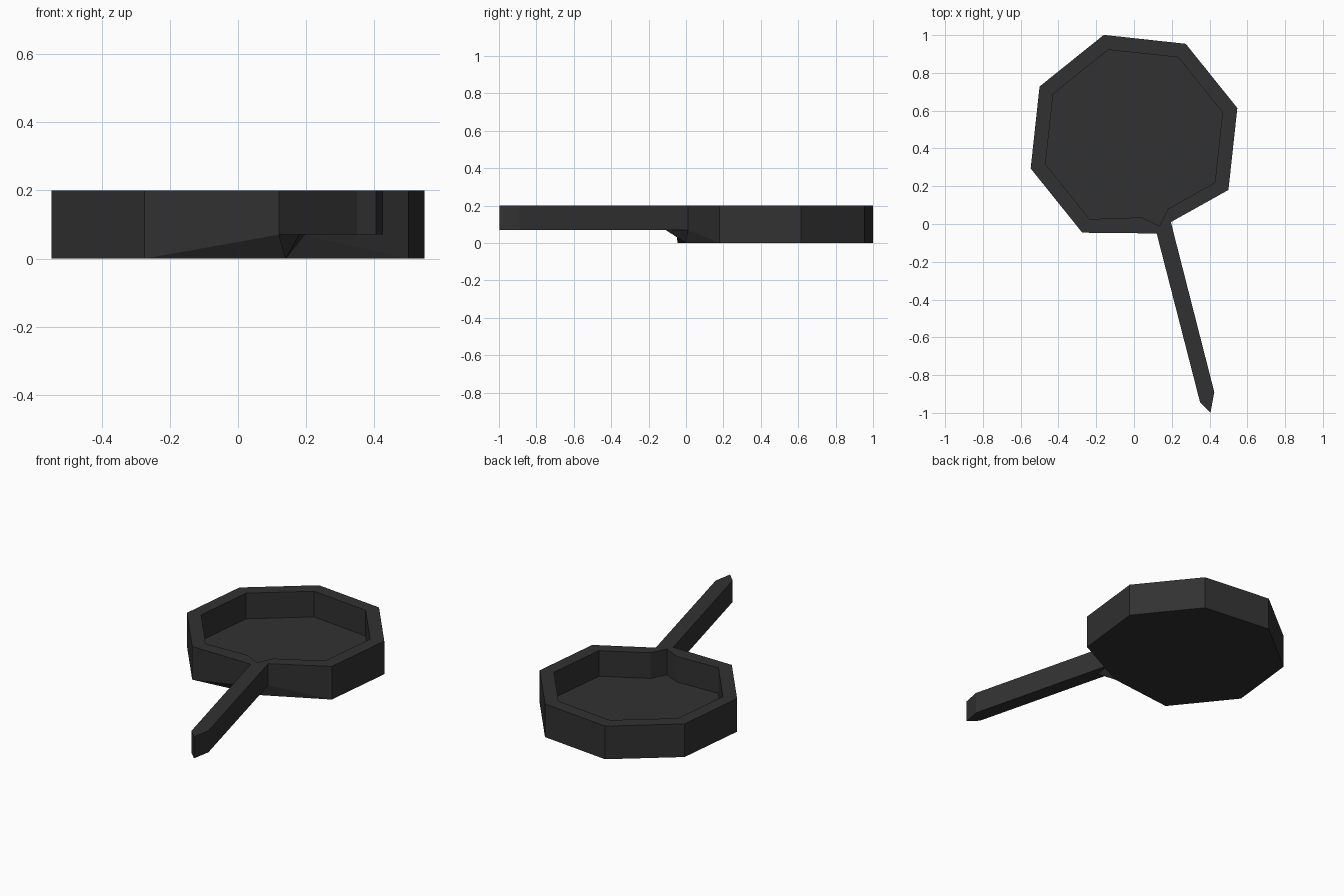
import bpy, bmesh, math

if "Cube" in bpy.data.objects:
    bpy.data.objects.remove(bpy.data.objects["Cube"])

CX, CY, H, FLOOR, GRIP = 0.0, 0.454, 0.2, 0.045, 0.07


def octagon(radius):
    """Seven corners of a turned octagon; the eighth is where the handle joins."""
    return [(CX + radius * math.cos(math.radians(-28.7 + 45 * k)),
             CY + radius * math.sin(math.radians(-28.7 + 45 * k))) for k in range(7)]


iron = bpy.data.materials.new("dark iron")
iron.diffuse_color = (0.031, 0.031, 0.031, 1)
iron.use_nodes = True
iron.node_tree.nodes["Principled BSDF"].inputs["Base Color"].default_value = iron.diffuse_color

bm = bmesh.new()


def ring(points, z):
    return [bm.verts.new((x, y, z)) for x, y in points]


def walls(low, high):
    n = len(low)
    for i in range(n):
        j = (i + 1) % n
        bm.faces.new((low[i], low[j], high[j], high[i]))


# outer outline: pan rim running on into the handle
body = octagon(0.57)
handle = [(0.12, -0.05), (0.35, -0.945), (0.405, -0.998), (0.425, -0.89), (0.195, 0.01)]
top = ring(body + handle, H)
base = ring(body, 0)
grip = ring(handle, GRIP)
walls(base + grip, top)

# base, handle underside and the sloped neck between them
heel = bm.verts.new((0.14, 0.0, 0))
neck = bm.verts.new((0.18, -0.11, GRIP))
bm.faces.new(base + [heel])
bm.faces.new(grip + [neck])
for tri in ((base[6], grip[0], heel), (grip[0], neck, heel),
            (neck, grip[4], heel), (grip[4], base[0], heel)):
    bm.faces.new(tri)

# inner bowl with a small notch at the handle
bowl = octagon(0.488) + [(0.04, 0.035), (0.135, -0.01), (0.18, 0.08)]
lip, floor = ring(bowl, H), ring(bowl, FLOOR)
walls(floor, lip)
bm.faces.new(floor)

# flat rim between outer outline and bowl
edges = [bm.edges.get((r[i], r[i - 1])) for r in (top, lip) for i in range(len(r))]
fill = bmesh.ops.triangle_fill(bm, edges=edges, use_beauty=True, normal=(0, 0, 1))
# drop any triangles that would cover the bowl opening
lip_set = set(lip)
cover = [f for f in fill["geom"] if isinstance(f, bmesh.types.BMFace)
         and all(v in lip_set for v in f.verts)
         and (f.calc_center_median().xy - lip[0].co.xy).length > 0
         and math.hypot(f.calc_center_median().x - CX, f.calc_center_median().y - CY) < 0.40]
if cover:
    bmesh.ops.delete(bm, geom=cover, context='FACES')
bmesh.ops.recalc_face_normals(bm, faces=bm.faces)

mesh = bpy.data.meshes.new("frying_pan")
bm.to_mesh(mesh)
bm.free()
mesh.materials.append(iron)
bpy.context.collection.objects.link(bpy.data.objects.new("frying_pan", mesh))
